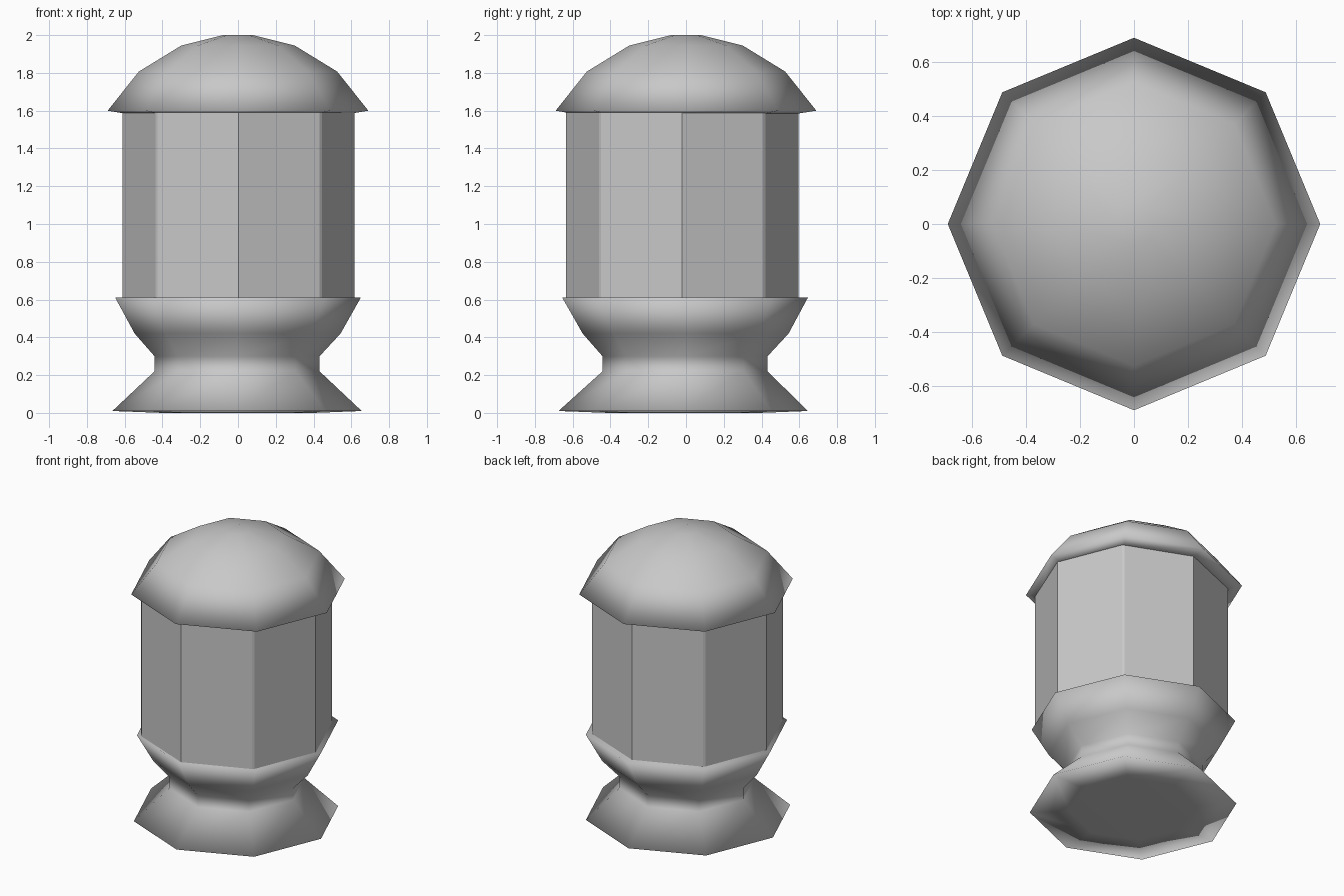
import bpy, bmesh, math

if "Cube" in bpy.data.objects:
    bpy.data.objects.remove(bpy.data.objects["Cube"])

# One plain grey for the whole lantern
grey = bpy.data.materials.new("light_grey")
grey.diffuse_color = (0.58, 0.58, 0.58, 1)
grey.use_nodes = True
grey.node_tree.nodes["Principled BSDF"].inputs["Base Color"].default_value = grey.diffuse_color

EIGHT = [math.radians(45 * i) for i in range(8)]


def lathe(name, profile, angles=EIGHT, smooth=True):
    """Closed solid from (radius, z, x offset, y offset) rings, bottom to top."""
    bm = bmesh.new()
    rings = [[bm.verts.new((ox + r * math.cos(a), oy + r * math.sin(a), z)) for a in angles]
             for r, z, ox, oy in profile]
    n = len(angles)
    for low, high in zip(rings, rings[1:]):
        for i in range(n):
            j = (i + 1) % n
            bm.faces.new((low[i], low[j], high[j], high[i]))
    bm.faces.new(rings[0][::-1])
    bm.faces.new(rings[-1])
    for f in bm.faces:
        f.smooth = smooth
    mesh = bpy.data.meshes.new(name)
    bm.to_mesh(mesh)
    bm.free()
    mesh.materials.append(grey)
    obj = bpy.data.objects.new(name, mesh)
    bpy.context.collection.objects.link(obj)
    return obj


# Flared foot, narrow neck and bowl
lathe("base", [(0.40, 0.0, 0, -0.01), (0.66, 0.01, -0.005, -0.015),
               (0.437, 0.22, -0.005, -0.005), (0.437, 0.30, -0.005, -0.005),
               (0.545, 0.42, -0.002, -0.002), (0.65, 0.61, 0, -0.005)])

# Flat-sided body, with thin seams at the diagonal corners
seam = math.radians(0.8)
body_angles = []
for i, a in enumerate(EIGHT):
    body_angles += [a - seam, a + seam] if i % 2 else [a]
lathe("body", [(0.615, 0.60, 0.003, -0.02), (0.615, 1.595, 0.003, -0.02)],
      body_angles, smooth=False)

# Domed cap with an overhanging rim
lathe("cap", [(0.60, 1.585, 0, -0.005), (0.69, 1.60, 0, 0), (0.525, 1.807, 0, 0),
              (0.30, 1.945, 0, 0), (0.08, 2.0, 0, 0)])
